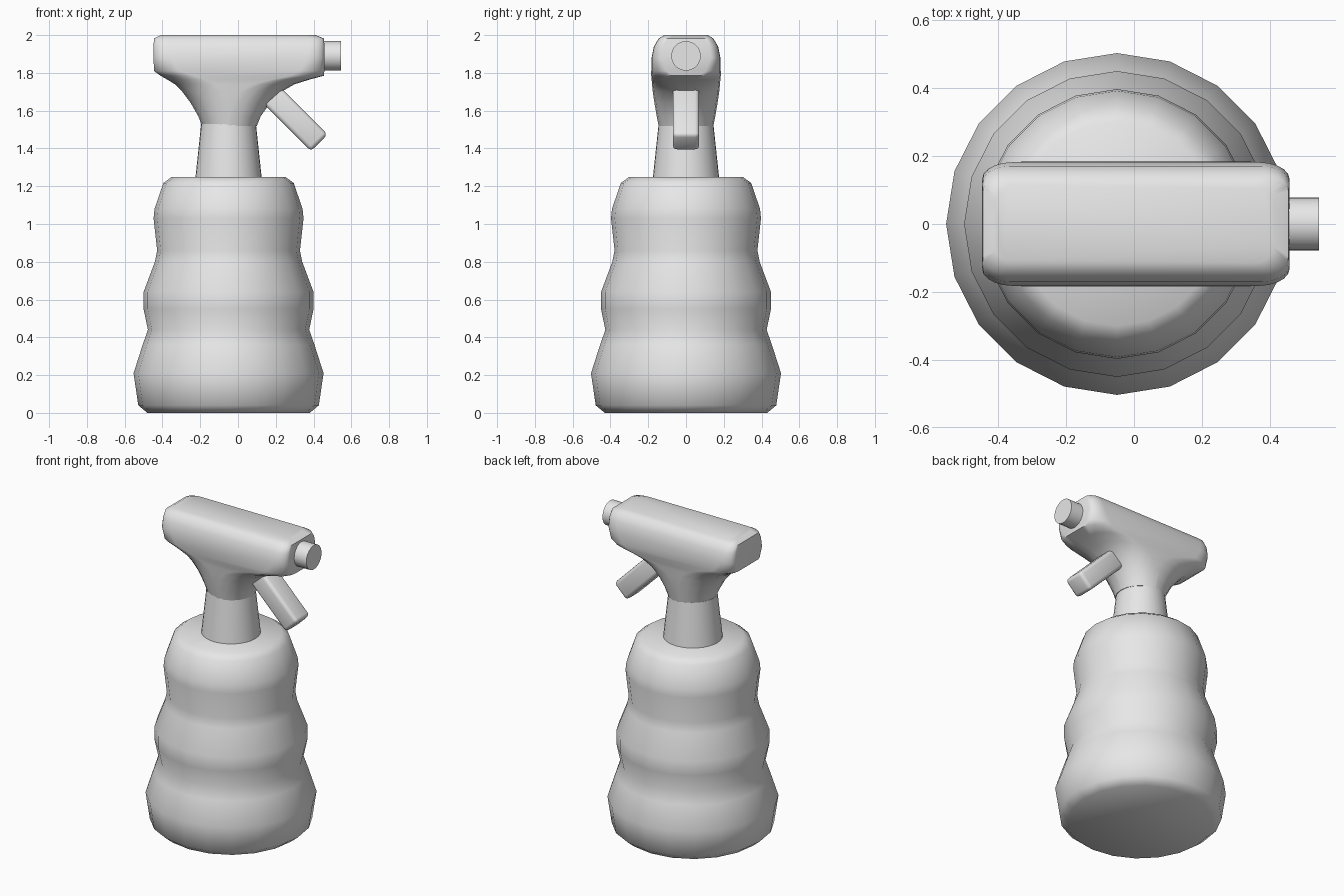
import bpy, bmesh, math
from mathutils import Matrix, Vector

cube = bpy.data.objects.get("Cube")
if cube:
    bpy.data.objects.remove(cube, do_unlink=True)

AXIS_X = -0.05  # the bottle stands slightly off centre

grey = bpy.data.materials.new("plain grey")
grey.use_nodes = True
grey.diffuse_color = (0.8, 0.8, 0.8, 1)
grey.node_tree.nodes["Principled BSDF"].inputs["Base Color"].default_value = (0.8, 0.8, 0.8, 1)


def finish(name, bm, angle):
    bmesh.ops.recalc_face_normals(bm, faces=bm.faces[:])
    mesh = bpy.data.meshes.new(name)
    bm.to_mesh(mesh)
    bm.free()
    obj = bpy.data.objects.new(name, mesh)
    bpy.context.collection.objects.link(obj)
    mesh.materials.append(grey)
    bpy.ops.object.select_all(action='DESELECT')
    obj.select_set(True)
    bpy.context.view_layer.objects.active = obj
    bpy.ops.object.shade_smooth_by_angle(angle=math.radians(angle))
    return obj


def loft(name, rings, angle):
    """Skin closed rings of points and cap both ends."""
    bm = bmesh.new()
    loops = [[bm.verts.new(p) for p in ring] for ring in rings]
    n = len(loops[0])
    for a, b in zip(loops, loops[1:]):
        for i in range(n):
            j = (i + 1) % n
            bm.faces.new((a[i], a[j], b[j], b[i]))
    bm.faces.new(loops[0])
    bm.faces.new(loops[-1])
    return finish(name, bm, angle)


def circle(r, z, sides):
    turns = [math.tau * i / sides for i in range(sides)]
    return [(AXIS_X + r * math.cos(t), r * math.sin(t), z) for t in turns]


def rounded_rect(z, x0, x1, hy, rx, ry, steps=5):
    """Horizontal outline with elliptical corners."""
    points = []
    for quarter in range(4):
        for k in range(steps + 1):
            t = math.pi / 2 * (quarter + (k + 0.02) / (steps + 0.04))
            c, s = math.cos(t), math.sin(t)
            x = x1 - rx if c > 0 else x0 + rx
            y = hy - ry if s > 0 else ry - hy
            points.append((x + rx * c, y + ry * s, z))
    return points


# Bottle: three stacked bulges
bottle = [(0.43, 0), (0.478, 0.04), (0.503, 0.21), (0.455, 0.36), (0.427, 0.44),
          (0.45, 0.55), (0.45, 0.64), (0.39, 0.80), (0.378, 0.86), (0.397, 1.03),
          (0.392, 1.08), (0.345, 1.217), (0.30, 1.25)]
loft("bottle", [circle(r, z, 20) for r, z in bottle], 50)

# Neck
loft("neck", [circle(0.176, 1.24, 32), circle(0.145, 1.53, 32)], 40)

# Spray head: round collar flaring into a long bar
head = [(1.52, -0.19, 0.10, 0.145, 0.144, 0.144),
        (1.57, -0.21, 0.12, 0.155, 0.16, 0.15),
        (1.64, -0.25, 0.17, 0.167, 0.19, 0.16),
        (1.70, -0.295, 0.23, 0.176, 0.22, 0.15),
        (1.74, -0.335, 0.30, 0.18, 0.22, 0.14),
        (1.765, -0.375, 0.38, 0.182, 0.20, 0.13),
        (1.785, -0.41, 0.455, 0.184, 0.18, 0.12),
        (1.81, -0.445, 0.457, 0.184, 0.13, 0.08),
        (1.88, -0.447, 0.458, 0.182, 0.09, 0.05),
        (1.94, -0.447, 0.458, 0.170, 0.08, 0.05),
        (1.982, -0.445, 0.455, 0.145, 0.07, 0.05),
        (2.0, -0.41, 0.41, 0.115, 0.06, 0.05)]
loft("spray_head", [rounded_rect(*row) for row in head], 50)

# Nozzle
bm = bmesh.new()
bmesh.ops.create_cone(bm, cap_ends=True, segments=32, radius1=0.078, radius2=0.078, depth=0.145,
                      matrix=Matrix.Translation((0.4725, 0, 1.89)) @ Matrix.Rotation(math.pi / 2, 4, 'Y'))
finish("nozzle", bm, 40)

# Trigger: slanted bar with softened edges
start, tip = Vector((0.17, 0, 1.69)), Vector((0.43, 0, 1.43))
bm = bmesh.new()
bmesh.ops.create_cube(bm, size=1, matrix=Matrix.Translation((start + tip) / 2)
                      @ Matrix.Rotation(math.radians(45), 4, 'Y')
                      @ Matrix.Diagonal(((tip - start).length, 0.14, 0.125, 1)))
bmesh.ops.bevel(bm, geom=bm.edges[:], offset=0.022, segments=3, profile=0.5, affect='EDGES')
finish("trigger", bm, 40)
